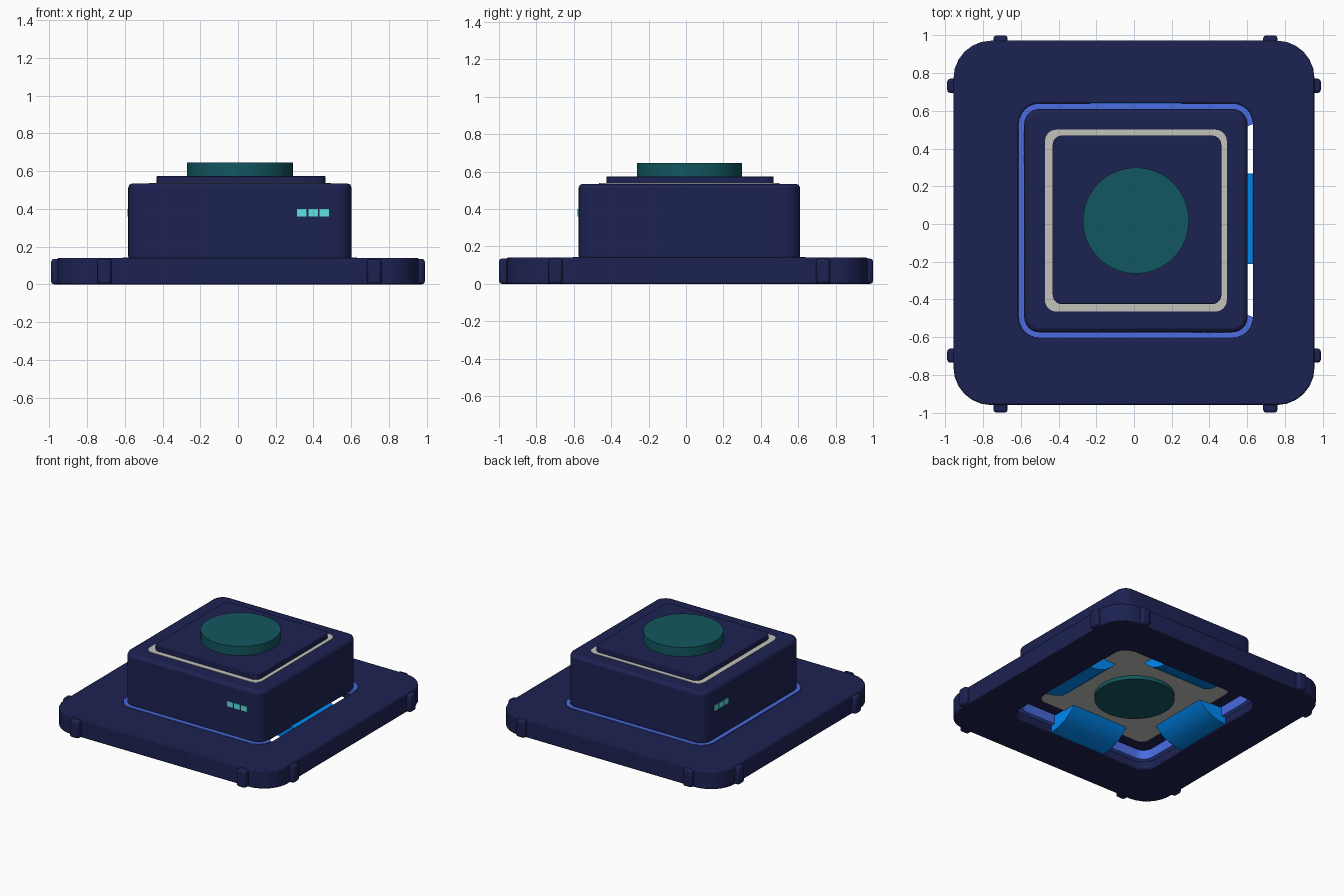
import bpy, bmesh, math
from mathutils import Matrix

if "Cube" in bpy.data.objects:
    bpy.data.objects.remove(bpy.data.objects["Cube"])


def material(name, rgb):
    m = bpy.data.materials.new(name)
    m.diffuse_color = (*rgb, 1)
    m.use_nodes = True
    m.node_tree.nodes["Principled BSDF"].inputs["Base Color"].default_value = m.diffuse_color
    return m


NAVY = material("navy", (0.012, 0.016, 0.085))
RING = material("ring_blue", (0.07, 0.15, 0.75))
BLUE = material("bright_blue", (0.0, 0.25, 0.9))
TEAL = material("teal", (0.006, 0.095, 0.115))
CYAN = material("cyan", (0.11, 0.75, 0.75))
GREY = material("light_grey", (0.55, 0.55, 0.51))


def finish(bm, name, mat, bevel=0, segments=2, smooth=30):
    bmesh.ops.recalc_face_normals(bm, faces=bm.faces)
    me = bpy.data.meshes.new(name)
    bm.to_mesh(me)
    bm.free()
    ob = bpy.data.objects.new(name, me)
    bpy.context.collection.objects.link(ob)
    me.materials.append(mat)
    if bevel:
        b = ob.modifiers.new("bevel", 'BEVEL')
        b.width, b.segments = bevel, segments
        b.limit_method, b.angle_limit = 'ANGLE', math.radians(45)
    bpy.ops.object.select_all(action='DESELECT')
    ob.select_set(True)
    bpy.context.view_layer.objects.active = ob
    bpy.ops.object.shade_smooth_by_angle(angle=math.radians(smooth))
    return ob


def rounded(cx, cy, hx, hy, r, n=6):
    """Rounded rectangle outline, starting at the bottom of the +x +y corner."""
    pts = []
    for k, (sx, sy) in enumerate(((1, 1), (-1, 1), (-1, -1), (1, -1))):
        for i in range(n + 1):
            a = math.pi / 2 * (k + i / n)
            pts.append((cx + sx * (hx - r) + r * math.cos(a),
                        cy + sy * (hy - r) + r * math.sin(a)))
    return pts


def prism(name, pts, z0, z1, mat, **kw):
    bm = bmesh.new()
    lo = [bm.verts.new((x, y, z0)) for x, y in pts]
    hi = [bm.verts.new((x, y, z1)) for x, y in pts]
    bm.faces.new(lo)
    bm.faces.new(hi)
    for i in range(len(pts)):
        j = (i + 1) % len(pts)
        bm.faces.new((lo[i], lo[j], hi[j], hi[i]))
    return finish(bm, name, mat, **kw)


def frame(name, outer, inner, z0, z1, mat, open_right=False, **kw):
    """Band between two outlines; open_right leaves out the straight +x side."""
    bm = bmesh.new()
    loops = [[bm.verts.new((x, y, z)) for x, y in p]
             for p, z in ((outer, z0), (outer, z1), (inner, z1), (inner, z0))]
    n = len(outer)
    for i in range(n - 1 if open_right else n):
        for a in range(4):
            p, q = loops[a], loops[(a + 1) % 4]
            j = (i + 1) % n
            bm.faces.new((p[i], p[j], q[j], q[i]))
    if open_right:
        for i in (0, n - 1):
            bm.faces.new([lp[i] for lp in loops])
    return finish(bm, name, mat, **kw)


def box(name, x0, x1, y0, y1, z0, z1, mat, **kw):
    return prism(name, [(x0, y0), (x1, y0), (x1, y1), (x0, y1)], z0, z1, mat, **kw)


CX, CY = 0.01, 0.018

# Base plate with a square opening
opening = rounded(CX, CY, 0.622, 0.622, 0.11)
frame("base_plate", rounded(0, 0.006, 0.957, 0.966, 0.2), opening, 0, 0.14, NAVY,
      bevel=0.008)

# Edge tabs, two on every side
for i, s in enumerate((-0.715, 0.715)):
    box(f"tab_front_{i}", s - 0.03, s + 0.045, -1.0, -0.9, 0, 0.135, NAVY, bevel=0.015)
    box(f"tab_back_{i}", s - 0.03, s + 0.045, 0.9, 1.0, 0, 0.135, NAVY, bevel=0.015)
    box(f"tab_left_{i}", -0.99, -0.9, s - 0.02, s + 0.055, 0, 0.135, NAVY, bevel=0.015)
    box(f"tab_right_{i}", 0.9, 0.99, s - 0.02, s + 0.055, 0, 0.135, NAVY, bevel=0.015)

# Blue trim around the body, open on the right
frame("blue_trim", opening, rounded(CX, CY, 0.588, 0.588, 0.09), 0.06, 0.143, RING,
      open_right=True)

# Main body with chamfered edges
prism("body", rounded(CX, CY, 0.592, 0.592, 0.08), 0.125, 0.535, NAVY, bevel=0.022)

# Grey core showing around the lid and underneath
prism("core", rounded(CX, CY, 0.482, 0.482, 0.06), 0.118, 0.538, GREY)

# Raised lid
prism("lid", rounded(0.016, 0.022, 0.447, 0.447, 0.05), 0.53, 0.575, NAVY, bevel=0.004)

# Round button running through the body
bm = bmesh.new()
bmesh.ops.create_cone(bm, cap_ends=True, segments=64, radius1=0.281, radius2=0.281,
                      depth=0.555, matrix=Matrix.Translation((0.01, 0.018, 0.3675)))
finish(bm, "button", TEAL)

# Four curved blue pads under the body
profile = [(0.37, 0.14), (0.41, 0.09), (0.47, 0.045), (0.55, 0.015), (0.65, 0.003),
           (0.65, 0.12), (0.6, 0.14)]
for k, side in enumerate(("right", "back", "left", "front")):
    bm = bmesh.new()
    ends = [[bm.verts.new((x, y, z)) for x, z in profile] for y in (-0.24, 0.24)]
    for e in ends:
        bm.faces.new(e)
    for i in range(len(profile)):
        j = (i + 1) % len(profile)
        bm.faces.new((ends[0][i], ends[0][j], ends[1][j], ends[1][i]))
    bm.transform(Matrix.Translation((CX, CY + 0.01, 0)) @ Matrix.Rotation(k * math.pi / 2, 4, 'Z'))
    finish(bm, f"pad_{side}", BLUE, smooth=40)

# Indicator lights on the front and left walls
for i in range(3):
    a = 0.313 + 0.06 * i
    box(f"light_front_{i}", a, a + 0.05, -0.579, -0.56, 0.36, 0.4, CYAN)
    box(f"light_left_{i}", -0.587, -0.57, a + 0.008, a + 0.058, 0.36, 0.4, CYAN)
